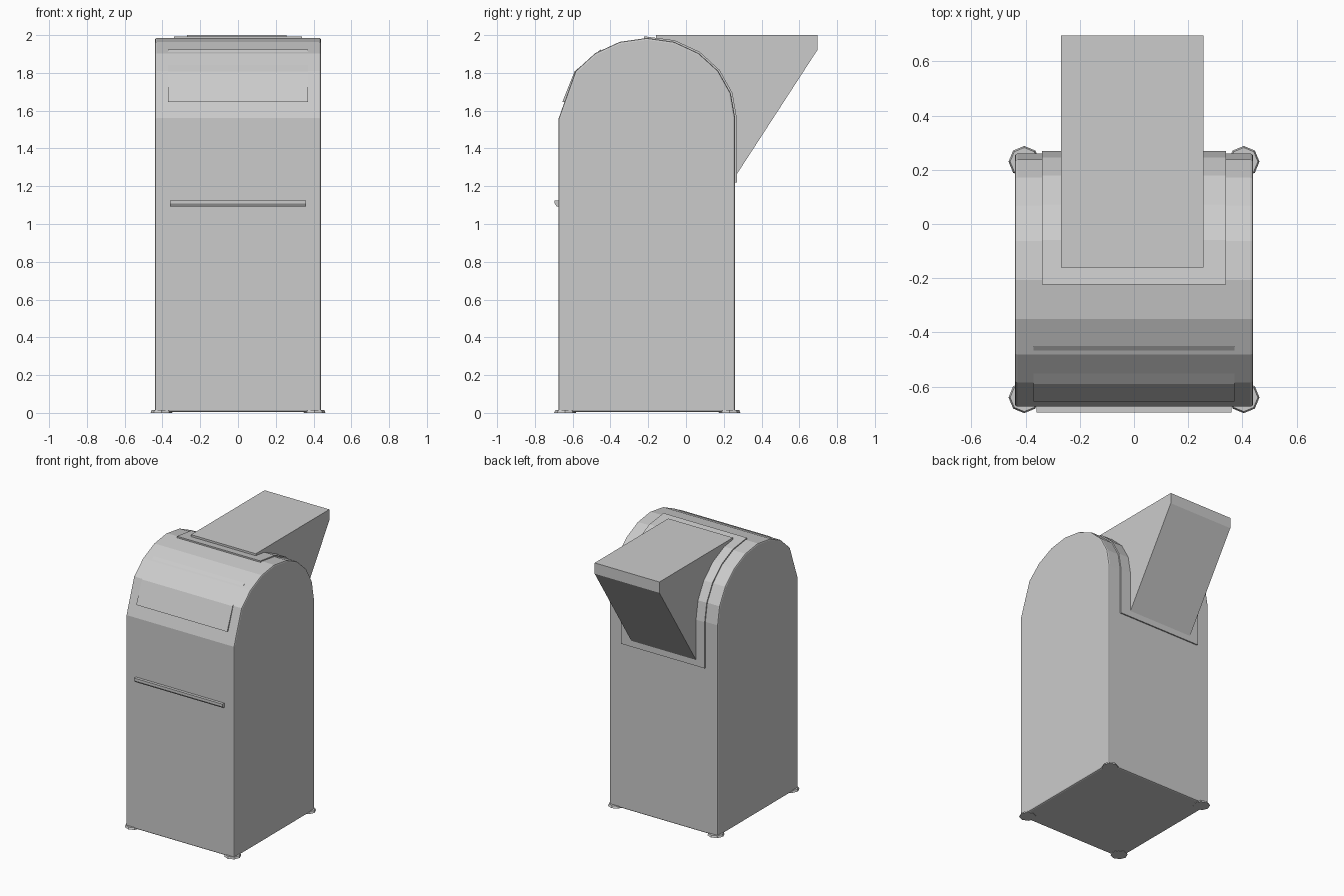
import bpy, bmesh, math

if "Cube" in bpy.data.objects:
    bpy.data.objects.remove(bpy.data.objects["Cube"])

CY, CZ, RY, RZ = -0.207, 1.56, 0.467, 0.425


def arc(deg, grow=0.0):
    a = math.radians(deg)
    return (CY + (RY + grow) * math.cos(a), CZ + (RZ + grow) * math.sin(a))


def prism(name, profile, x0, x1, bevel=0.0, segments=2):
    """Extrude a closed (y, z) profile along x."""
    bm = bmesh.new()
    face = bm.faces.new([bm.verts.new((x0, y, z)) for y, z in profile])
    ext = bmesh.ops.extrude_face_region(bm, geom=[face])
    verts = [g for g in ext["geom"] if isinstance(g, bmesh.types.BMVert)]
    bmesh.ops.translate(bm, verts=verts, vec=(x1 - x0, 0, 0))
    bmesh.ops.recalc_face_normals(bm, faces=bm.faces)
    mesh = bpy.data.meshes.new(name)
    bm.to_mesh(mesh)
    bm.free()
    ob = bpy.data.objects.new(name, mesh)
    bpy.context.collection.objects.link(ob)
    if bevel:
        mod = ob.modifiers.new("soft_edges", "BEVEL")
        mod.width = bevel
        mod.segments = segments
        mod.limit_method = "ANGLE"
        mod.angle_limit = math.radians(50)
    return ob


def box_profile(y0, y1, z0, z1):
    return [(y0, z0), (y1, z0), (y1, z1), (y0, z1)]


# Arched cabinet: flat panel at the front shoulder, finer arc behind it
steps = [0, 18, 36, 54, 72, 90, 108, 126, 144, 180]
prism("cabinet", [(CY - RY, 0.004), (CY + RY, 0.004)] + [arc(d) for d in steps],
      -0.44, 0.44, bevel=0.01)

# Front flap, slightly proud of the shoulder
prism("front_flap", [(-0.45, 1.925), (-0.59, 1.808), (-0.655, 1.645),
                     (-0.63, 1.645), (-0.57, 1.79), (-0.45, 1.90)], -0.37, 0.37)

# Raised mounting frame that wraps over the top and down the back
wrap = [92, 72, 54, 36, 18, 0]
outer = [arc(d, 0.009) for d in wrap] + [(CY + RY + 0.009, 1.22)]
inner = [arc(d, -0.02) for d in wrap] + [(CY + RY - 0.02, 1.22)]
prism("hopper_frame", outer + inner[::-1], -0.34, 0.34)

# Wedge-shaped hopper on the back
prism("hopper", [(-0.16, 2.0), (0.695, 2.0), (0.695, 1.92), (0.26, 1.25),
                 (0.20, 1.25), (0.20, 1.6), (-0.16, 1.95)], -0.27, 0.257)

# Front handle bar
prism("handle", [(-0.67, 1.093), (-0.685, 1.093), (-0.695, 1.108),
                 (-0.695, 1.125), (-0.67, 1.125)], -0.36, 0.36)

# Corner feet
for sx in (-1, 1):
    for y, label in ((-0.64, "front"), (0.23, "back")):
        bm = bmesh.new()
        bmesh.ops.create_cone(bm, cap_ends=True, segments=8,
                              radius1=0.058, radius2=0.052, depth=0.014)
        bmesh.ops.translate(bm, verts=bm.verts, vec=(sx * 0.405, y, 0.007))
        name = label + ("_left_foot" if sx < 0 else "_right_foot")
        mesh = bpy.data.meshes.new(name)
        bm.to_mesh(mesh)
        bm.free()
        bpy.context.collection.objects.link(bpy.data.objects.new(name, mesh))
